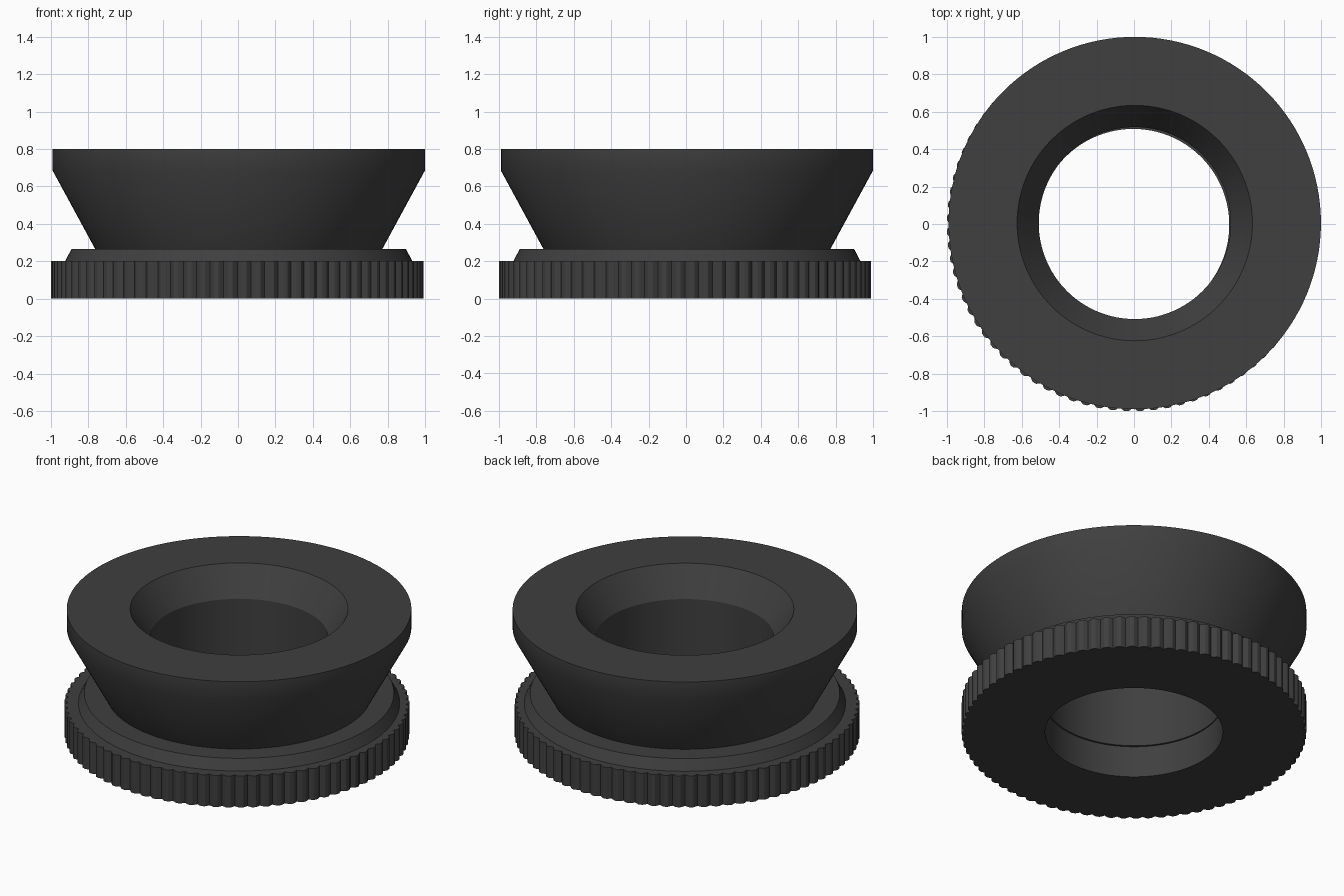
import bpy, bmesh, math

if "Cube" in bpy.data.objects:
    bpy.data.objects.remove(bpy.data.objects["Cube"])

DARK = bpy.data.materials.new("dark_plastic")
DARK.diffuse_color = (0.05, 0.05, 0.05, 1)
DARK.use_nodes = True
DARK.node_tree.nodes["Principled BSDF"].inputs["Base Color"].default_value = DARK.diffuse_color


def swept_ring(name, profile, steps, centre):
    """Closed (radius, z) profile swept round z; a radius may be a function of step."""
    bm = bmesh.new()
    loops = []
    for i in range(steps):
        a = 2 * math.pi * i / steps
        loop = []
        for r, z in profile:
            rad = r(i) if callable(r) else r
            loop.append(bm.verts.new((rad * math.cos(a), rad * math.sin(a), z)))
        loops.append(loop)
    n = len(profile)
    for i in range(steps):
        a, b = loops[i], loops[(i + 1) % steps]
        for j in range(n):
            k = (j + 1) % n
            bm.faces.new((a[j], b[j], b[k], a[k]))
    bmesh.ops.recalc_face_normals(bm, faces=bm.faces)
    mesh = bpy.data.meshes.new(name)
    bm.to_mesh(mesh)
    bm.free()
    mesh.materials.append(DARK)
    ob = bpy.data.objects.new(name, mesh)
    bpy.context.collection.objects.link(ob)
    ob.location = (*centre, 0)
    bpy.context.view_layer.objects.active = ob
    ob.select_set(True)
    bpy.ops.object.shade_smooth_by_angle(angle=math.radians(29))
    ob.select_set(False)
    return ob


# Knurled base ring: rounded teeth with narrow grooves between them
TEETH, SUB = 84, 6
TOOTH = (0.976, 0.986, 0.995, 0.996, 0.995, 0.986)


def knurl(i):
    return TOOTH[i % SUB]


swept_ring("knurled_base",
           [(0.513, 0), (knurl, 0), (knurl, 0.2), (0.513, 0.2)],
           TEETH * SUB, (-0.004, -0.005))

# Flared upper cup with collar, straight rim and countersunk bore
swept_ring("flared_cup",
           [(0.513, 0.2), (0.928, 0.2), (0.894, 0.265), (0.767, 0.265),
            (0.995, 0.685), (0.995, 0.8), (0.629, 0.8), (0.513, 0.625)],
           128, (0.004, 0.005))
